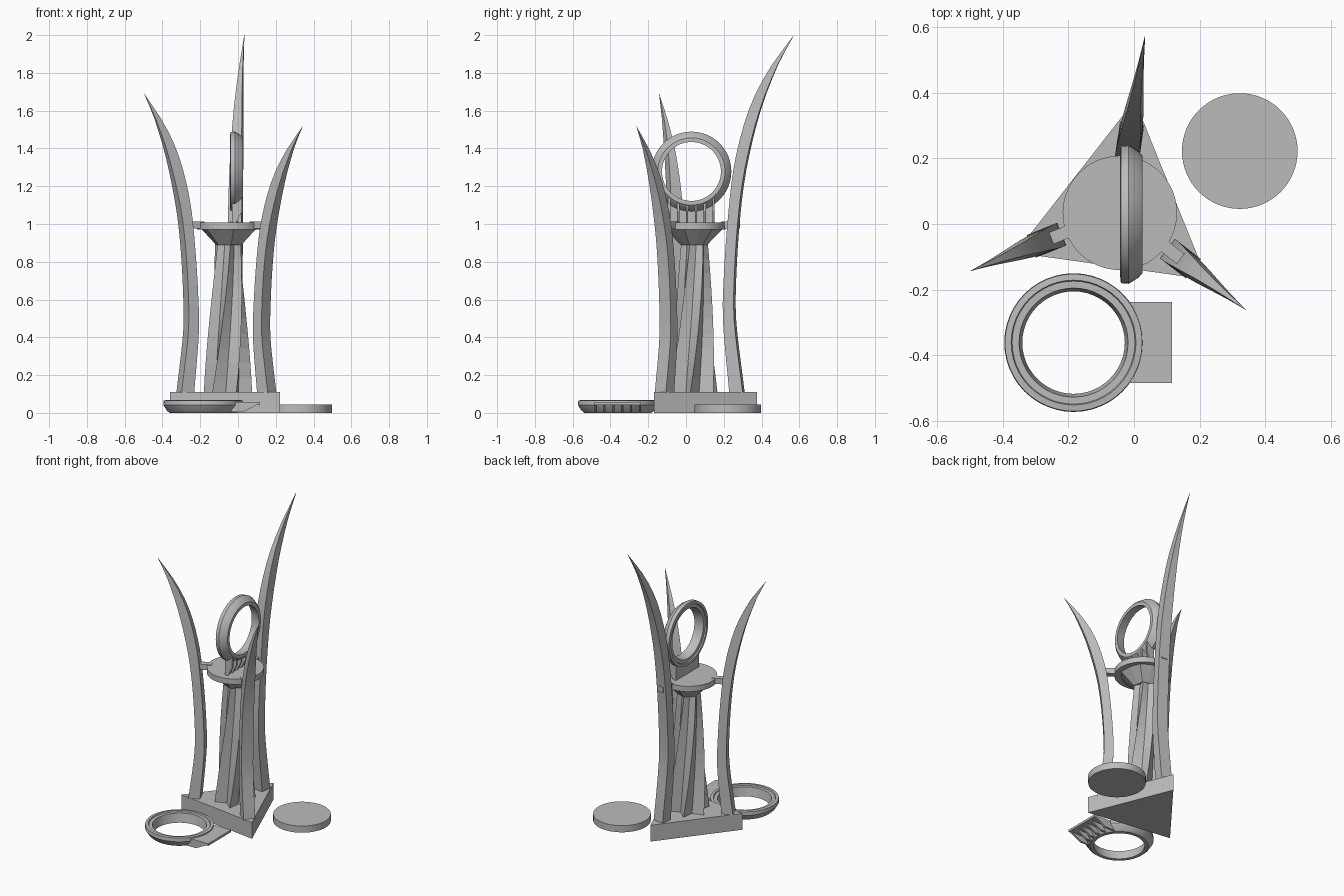
import bpy, bmesh, math
from mathutils import Matrix, Vector

if "Cube" in bpy.data.objects:
    bpy.data.objects.remove(bpy.data.objects["Cube"])

grey = bpy.data.materials.new("plain grey")
grey.diffuse_color = (0.5, 0.5, 0.5, 1)
grey.use_nodes = True
grey.node_tree.nodes["Principled BSDF"].inputs["Base Color"].default_value = grey.diffuse_color
CX, CY = -0.045, 0.04          # centre of the sculpture
BASE = 0.11                    # top of the plinth


def finish(name, bm, matrix=None):
    bmesh.ops.recalc_face_normals(bm, faces=bm.faces)
    if matrix:
        bm.transform(matrix)
        if matrix.determinant() < 0:
            bmesh.ops.reverse_faces(bm, faces=bm.faces)
    me = bpy.data.meshes.new(name)
    bm.to_mesh(me)
    bm.free()
    me.materials.append(grey)
    ob = bpy.data.objects.new(name, me)
    bpy.context.collection.objects.link(ob)
    return ob


def smooth(ob):
    bpy.ops.object.select_all(action='DESELECT')
    ob.select_set(True)
    bpy.context.view_layer.objects.active = ob
    bpy.ops.object.shade_smooth_by_angle(angle=math.radians(30))


def loft(bm, loops, closed=False):
    """Skin a list of equal-length point loops, capping the ends."""
    vs = [[bm.verts.new(p) for p in lp] for lp in loops]
    n = len(vs[0])
    pairs = list(zip(vs, vs[1:])) + ([(vs[-1], vs[0])] if closed else [])
    for a, b in pairs:
        for i in range(n):
            j = (i + 1) % n
            bm.faces.new((a[i], a[j], b[j], b[i]))
    if not closed:
        bm.faces.new(vs[0][::-1])
        bm.faces.new(vs[-1])


def circle(r, z, n, twist=0.0, r2=None):
    out = []
    for i in range(n):
        a = 2 * math.pi * i / n + twist
        rr = r2 if (r2 is not None and i % 2) else r
        out.append((rr * math.cos(a), rr * math.sin(a), z))
    return out


def disc(name, x, y, r, z0, z1, n=64, rot=0):
    bm = bmesh.new()
    loft(bm, [circle(r, z0, n, rot), circle(r, z1, n, rot)])
    return finish(name, bm, Matrix.Translation((x, y, 0)))


def box(bm, x0, x1, y0, y1, z0, z1):
    loft(bm, [[(x0, y0, z), (x1, y0, z), (x1, y1, z), (x0, y1, z)] for z in (z0, z1)])


def interp(table, t):
    """Smooth (Catmull-Rom style) lookup in a (t, value) table."""
    def slope(i):
        a, b = table[max(i - 1, 0)], table[min(i + 1, len(table) - 1)]
        return (b[1] - a[1]) / (b[0] - a[0])
    for i in range(len(table) - 1):
        (t0, v0), (t1, v1) = table[i], table[i + 1]
        if t <= t1:
            h = t1 - t0
            u = (t - t0) / h
            return ((2*u**3 - 3*u**2 + 1) * v0 + (u**3 - 2*u**2 + u) * h * slope(i)
                    + (3*u**2 - 2*u**3) * v1 + (u**3 - u**2) * h * slope(i + 1))
    return table[-1][1]


# triangular plinth
disc("plinth", CX, CY, 0.34, 0, BASE, 3, math.radians(82))

# three curved spires, each with a small strut to the platform
LEAN = [(0, .09), (.2, 0), (.3, .005), (.49, .07), (.65, .17), (.8, .38), (.905, .65), (1, 1)]
DEPTH = [(0, .072), (.25, .058), (.5, .055), (.7, .062), (.85, .05), (1, .001)]
WIDTH = [(0, .037), (.5, .036), (.74, .026), (1, .0005)]
for name, ang, top, r0, tip in (("back", 81.6, 2.0, .163, .537),
                                ("left", 202, 1.69, .19, .487),
                                ("right", -38, 1.515, .187, .489)):
    turn = Matrix.Translation((CX, CY, 0)) @ Matrix.Rotation(math.radians(ang), 4, 'Z')
    bm = bmesh.new()
    loops = []
    for k in range(25):
        t = k / 24
        z = BASE - 0.005 + (top - BASE + 0.005) * t
        ri = r0 + (tip - r0) * interp(LEAN, t)
        ro, w = ri + interp(DEPTH, t), interp(WIDTH, t)
        loops.append([(ri, -w, z), (ro, -w, z), (ro, w, z), (ri, w, z)])
    loft(bm, loops)
    smooth(finish(name + "_spire", bm, turn))
    bm = bmesh.new()
    box(bm, .15, .245, -.019, .019, .975, 1.012)
    finish(name + "_strut", bm, turn)

# twisted fluted column
bm = bmesh.new()
loops = []
for k in range(11):
    t = k / 10
    r = .13 + (.072 - .13) * t
    loops.append(circle(r, BASE - .005 + .79 * t, 12, math.radians(-10 + 50 * t), r * (.55 + .15 * t)))
loft(bm, loops)
finish("column", bm, Matrix.Translation((CX - .008, CY + .005, 0)))

# faceted flare under the platform, and the platform
bm = bmesh.new()
loft(bm, [circle(.072, .89, 12, math.radians(40), .06), circle(.155, .975, 12, math.radians(40), .145)])
finish("flare", bm, Matrix.Translation((CX - .004, CY + .002, 0)))
disc("platform", -.043, .034, .174, .972, 1.009)

# spare disc on the floor
disc("loose_disc", .322, .222, .176, 0, .045)


def ring(name, matrix):
    # bevelled hoop with a recessed step on its wide face
    prof = [(.156, 0), (.178, 0), (.192, .012), (.211, .042), (.209, .066), (.19, .068),
            (.187, .06), (.166, .06)]
    n = 48
    bm = bmesh.new()
    loft(bm, [[(r * math.cos(2*math.pi*i/n), r * math.sin(2*math.pi*i/n), h) for r, h in prof]
              for i in range(n)], closed=True)
    smooth(finish(name + "_hoop", bm, matrix))
    # flat foot with triangular ribs on its underside
    bm = bmesh.new()
    box(bm, .168, .3, -.123, .123, .043, .058)
    for i in range(6):
        y = -.117 + .234 * i / 5
        x0 = math.sqrt(.178**2 - y * y)
        w = .006
        loft(bm, [[(x0, s, .05), (x0, s, .004), (.21, s, .004), (.298, s, .05)]
                  for s in (y - w, y + w)])
    finish(name + "_foot", bm, matrix)


# one ring standing on the platform, one lying on the floor
ring("standing_ring", Matrix(((0, 0, -1, .026), (0, -1, 0, .029), (-1, 0, 0, 1.278), (0, 0, 0, 1))))
ring("loose_ring", Matrix.Translation((-.184, -.361, 0)))
